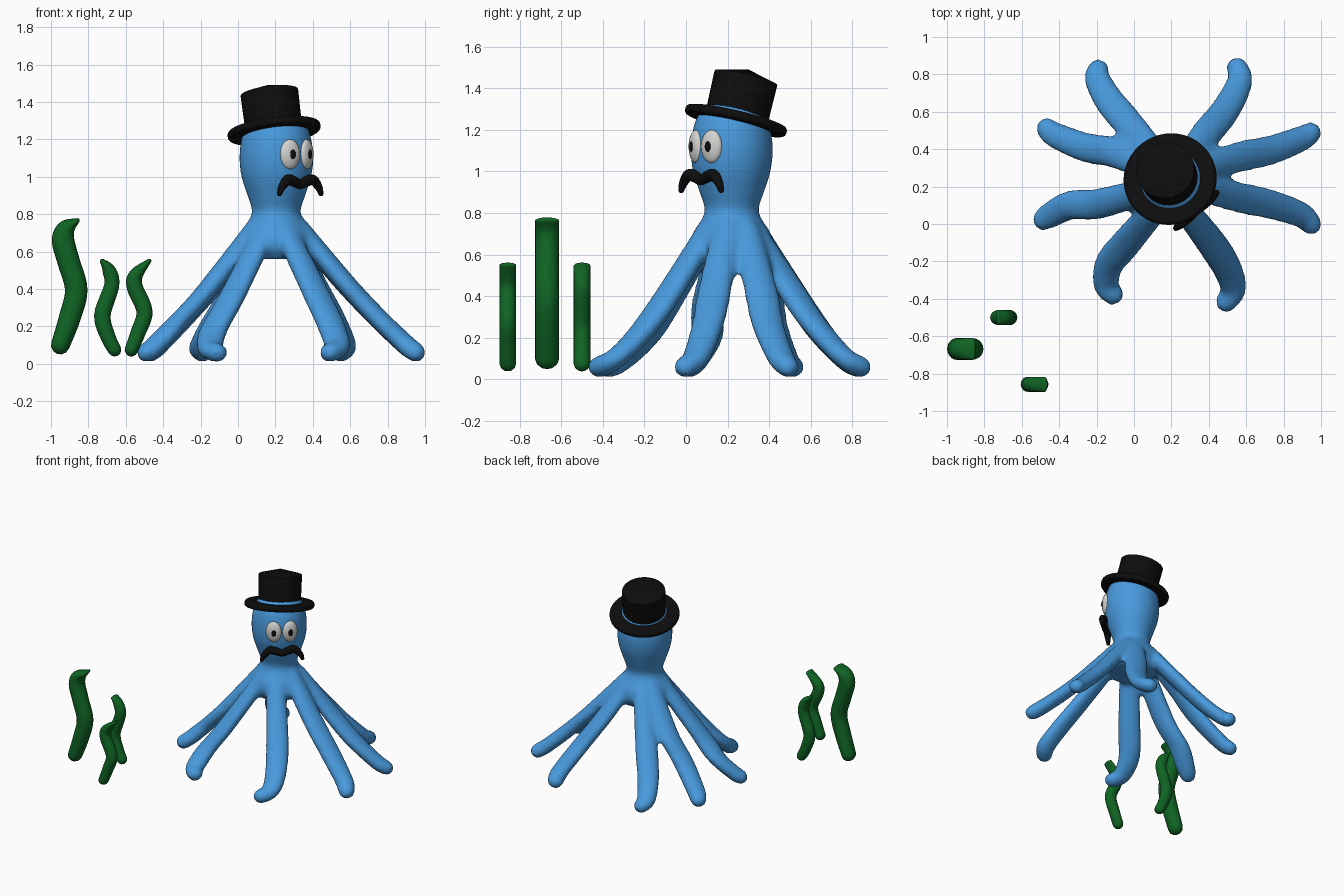
import bpy, bmesh
from math import sin, cos, pi, radians, hypot
from mathutils import Vector, Matrix

cube = bpy.data.objects.get("Cube")
if cube:
    bpy.data.objects.remove(cube)


def material(name, rgb):
    mat = bpy.data.materials.new(name)
    mat.use_nodes = True
    mat.diffuse_color = (*rgb, 1)
    mat.node_tree.nodes["Principled BSDF"].inputs["Base Color"].default_value = (*rgb, 1)
    return mat


blue = material("skin blue", (.065, .32, .72))
green = material("weed green", (.005, .13, .018))
black = material("felt black", (.004, .004, .004))
white = material("eye white", (.65, .65, .63))


def finish(name, bm, mat, angle=60):
    """Turn a bmesh into a smooth-shaded object."""
    bmesh.ops.recalc_face_normals(bm, faces=bm.faces)
    mesh = bpy.data.meshes.new(name)
    bm.to_mesh(mesh)
    bm.free()
    mesh.materials.append(mat)
    obj = bpy.data.objects.new(name, mesh)
    bpy.context.collection.objects.link(obj)
    bpy.ops.object.select_all(action="DESELECT")
    obj.select_set(True)
    bpy.context.view_layer.objects.active = obj
    bpy.ops.object.shade_smooth_by_angle(angle=radians(angle))
    return obj


def spline(keys, steps=6):
    """Catmull-Rom samples through rows of numbers."""
    rows = [Vector(k) for k in [keys[0], *keys, keys[-1]]]
    out = []
    for a, b, c, d in zip(rows, rows[1:], rows[2:], rows[3:]):
        for i in range(steps):
            t = i / steps
            out.append(b + (c - a) * (t / 2) + (2 * a - 5 * b + 4 * c - d) * (t * t / 2)
                       + (3 * b - a - 3 * c + d) * (t ** 3 / 2))
    return out + [rows[-1]]


def tube(bm, keys, side=None, cap=1, sides=20):
    """Sweep an ellipse along rows of x, y, z, width, thickness; round the ends."""
    rows = spline(keys)
    points = [Vector(r[:3]) for r in rows]
    rings = []
    last = len(rows) - 1
    for i, row in enumerate(rows):
        along = (points[min(i + 1, last)] - points[max(i - 1, 0)]).normalized()
        across = side or along.cross(Vector((0, 0, 1))).normalized()
        up = across.cross(along).normalized()
        bends = [0]
        if cap and i == 0:
            bends = [-85, -60, -30, 0]
        elif cap and i == last:
            bends = [0, 30, 60, 85]
        for bend in map(radians, bends):
            middle = points[i] + along * row[4] * cap * sin(bend)
            rings.append([bm.verts.new(middle + cos(bend) * (
                across * row[3] * cos(a) + up * row[4] * sin(a)))
                for a in (2 * pi * k / sides for k in range(sides))])
    for low, high in zip(rings, rings[1:]):
        for k in range(sides):
            n = (k + 1) % sides
            bm.faces.new((low[k], low[n], high[n], high[k]))
    bm.faces.new(rings[0])
    bm.faces.new(rings[-1])


CX, CY = .205, .22

# Head and skirt, as one profile of height and radius
body = bmesh.new()
profile = [(.56, .16), (.63, .2), (.7, .19), (.77, .145), (.82, .13), (.9, .155), (1, .187),
           (1.1, .198), (1.2, .188), (1.27, .163), (1.32, .12), (1.35, .03)]
tube(body, [(CX, CY, z, r, r) for z, r in profile], Vector((1, 0, 0)), cap=0, sides=32)

# Eight tentacles, as plan paths that sink with distance from the body
paths = [
    [(.28, .34), (.385, .48), (.49, .61), (.565, .76), (.55, .84)],
    [(.32, .29), (.57, .36), (.73, .395), (.89, .455), (.95, .49)],
    [(.32, .2), (.57, .14), (.73, .105), (.89, .05), (.95, -.005)],
    [(.26, .1), (.42, -.11), (.5, -.24), (.53, -.35), (.49, -.42)],
    [(.13, .1), (-.04, -.1), (-.13, -.21), (-.15, -.32), (-.11, -.38)],
    [(.1, .19), (-.18, .11), (-.34, .1), (-.45, .045), (-.49, .02)],
    [(.1, .29), (-.1, .38), (-.26, .41), (-.42, .475), (-.47, .515)],
    [(.14, .34), (-.05, .56), (-.14, .67), (-.195, .775), (-.19, .83)],
]
for path in paths:
    reach = [hypot(x - CX, y - CY) for x, y in path]
    keys = []
    for (x, y), r, w in zip(path, reach, (.07, .083, .08, .07, .058)):
        fall = max(0, 1 - r / reach[-1])
        keys.append((x, y, .06 + .82 * fall ** 1.18, w, .052))
    tube(body, keys)
body = finish("octopus_body", body, blue, 180)
remesh = body.modifiers.new("Blend", "REMESH")
remesh.mode = "VOXEL"
remesh.voxel_size = .016
remesh.use_smooth_shade = True
relax = body.modifiers.new("Relax", "SMOOTH")
relax.factor = .5
relax.iterations = 8

# Eyes and pupils, flattened balls set around the head
FACING = -49


def ball(name, degrees, distance, z, size, mat):
    bm = bmesh.new()
    turn = Matrix.Rotation(radians(degrees), 4, "Z")
    place = Matrix.Translation((CX, CY, z)) @ turn @ Matrix.Translation((distance, 0, 0))
    bmesh.ops.create_uvsphere(bm, u_segments=24, v_segments=16, radius=1,
                              matrix=place @ Matrix.Diagonal((*size, 1)))
    finish(name, bm, mat, 180)


for label, s in (("right", -1), ("left", 1)):
    ball(label + "_eye", FACING + s * 18, .187, 1.12, (.03, .057, .08), white)
    ball(label + "_pupil", FACING + s * 16.5, .212, 1.12, (.01, .018, .027), black)

# Moustache, drooping at both tips
front = Vector((cos(radians(FACING)), sin(radians(FACING)), 0))
lateral = Vector((-front.y, front.x, 0))
half = [(.146, .91, .014), (.13, .945, .021), (.09, .983, .028), (.045, .975, .028)]
shape = [(-s, z, r) for s, z, r in half] + [(0, .958, .024)] + half[::-1]
keys = []
for s, z, r in shape:
    spot = Vector((CX, CY, z)) + front * .195 + lateral * s
    keys.append((*spot, r, r))
bm = bmesh.new()
tube(bm, keys, front, sides=16)
finish("moustache", bm, black)

# Top hat, tilted back, with a low conical crown
tilt = Vector((0, 0, 1)).rotation_difference(Vector((-.125, .235, 1))).to_matrix().to_4x4()
hat = Matrix.Translation((.193, .24, 1.245)) @ tilt
bm = bmesh.new()
bmesh.ops.create_cone(bm, cap_ends=True, segments=48, radius1=.25, radius2=.25, depth=.042, matrix=hat)
brim = finish("hat_brim", bm, black, 40)
bevel = brim.modifiers.new("Round", "BEVEL")
bevel.width = .015
bevel.segments = 3
bevel.limit_method = "ANGLE"

bm = bmesh.new()
bmesh.ops.create_cone(bm, cap_ends=True, segments=32, radius1=.152, radius2=.155, depth=.21,
                      matrix=Matrix.Translation((0, 0, .108)))
top = max(bm.faces, key=lambda f: f.calc_center_median().z)
apex = bmesh.ops.poke(bm, faces=[top])["verts"][0]
apex.co.z += .042
bm.transform(hat)
finish("hat_crown", bm, black, 12)

# Seaweed blades, wavy in x and of even depth in y
weeds = {
    "tall": (-.668, .058, [(-.95, .1, .05), (-.9, .245, .058), (-.865, .395, .06), (-.905, .545, .06),
                           (-.935, .66, .06), (-.915, .725, .048), (-.86, .765, .014)]),
    "back": (-.5, .04, [(-.66, .075, .036), (-.695, .145, .04), (-.725, .26, .044), (-.675, .42, .04),
                        (-.69, .5, .036), (-.725, .548, .014)]),
    "front": (-.857, .04, [(-.57, .075, .036), (-.535, .165, .04), (-.5, .28, .043), (-.552, .41, .043),
                           (-.545, .475, .038), (-.475, .55, .012)]),
}
for label, (y, depth, rows) in weeds.items():
    bm = bmesh.new()
    tube(bm, [(x, y, z, depth, r) for x, z, r in rows], Vector((0, 1, 0)))
    finish(label + "_seaweed", bm, green, 180)
